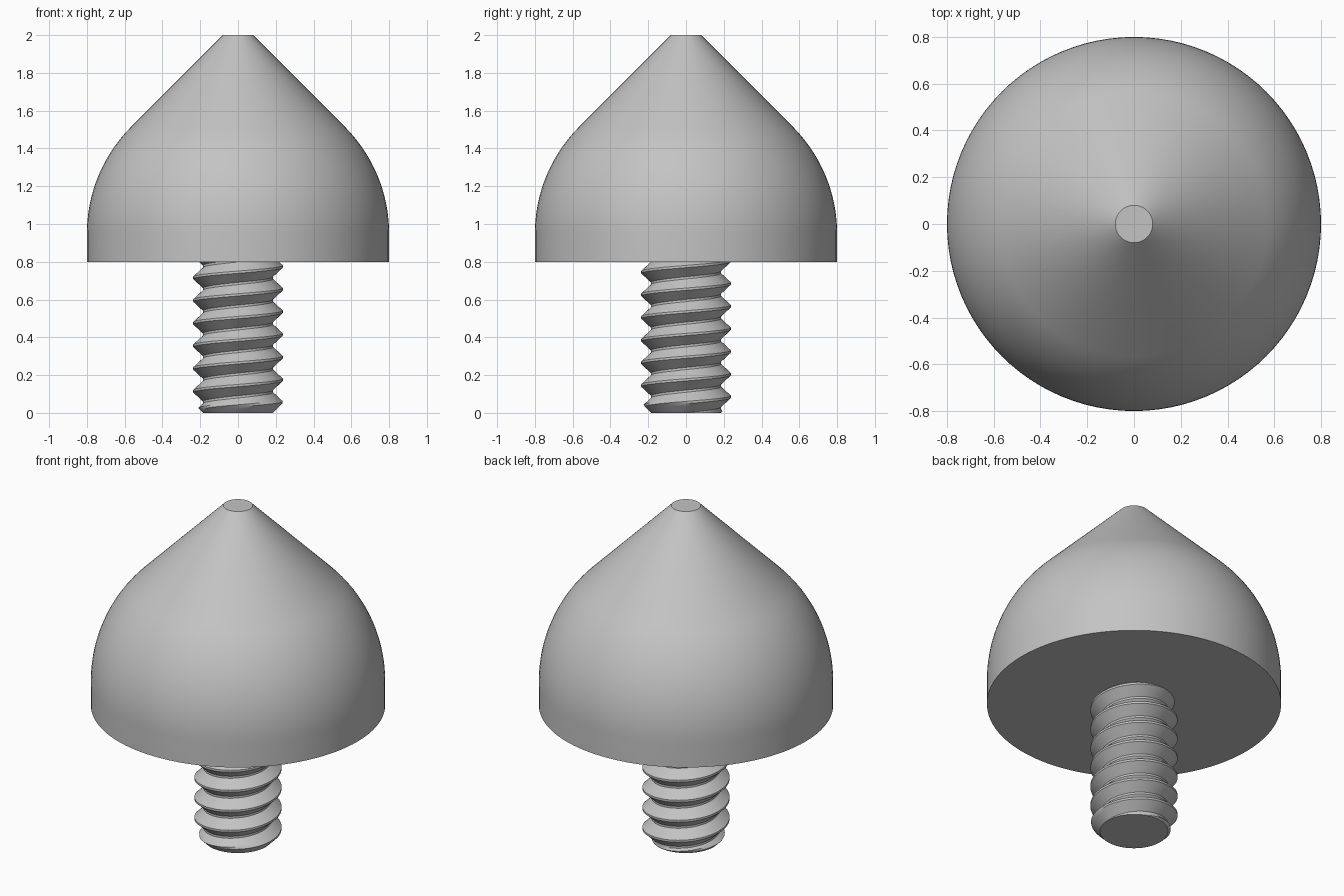
import bpy
import bmesh
from math import sin, cos, pi, radians

if "Cube" in bpy.data.objects:
    bpy.data.objects.remove(bpy.data.objects["Cube"], do_unlink=True)

# Plain grey metal
GREY = (0.55, 0.55, 0.55, 1)
metal = bpy.data.materials.new("grey_metal")
metal.use_nodes = True
metal.diffuse_color = GREY
shader = next(n for n in metal.node_tree.nodes if n.type == "BSDF_PRINCIPLED")
shader.inputs["Base Color"].default_value = GREY


def finish(bm, name):
    """Turn a bmesh into a smooth-shaded object with sharp edges kept."""
    bmesh.ops.recalc_face_normals(bm, faces=bm.faces)
    mesh = bpy.data.meshes.new(name)
    bm.to_mesh(mesh)
    bm.free()
    mesh.materials.append(metal)
    obj = bpy.data.objects.new(name, mesh)
    bpy.context.collection.objects.link(obj)
    bpy.ops.object.select_all(action="DESELECT")
    obj.select_set(True)
    bpy.context.view_layer.objects.active = obj
    bpy.ops.object.shade_smooth_by_angle(angle=radians(30))
    return obj


def lathe(name, profile, segments=96):
    """Revolve a (radius, height) profile about the z axis."""
    bm = bmesh.new()
    verts = [bm.verts.new((r, 0, z)) for r, z in profile]
    edges = [bm.edges.new(pair) for pair in zip(verts, verts[1:])]
    bmesh.ops.spin(bm, geom=verts + edges, cent=(0, 0, 0), axis=(0, 0, 1),
                   angle=2 * pi, steps=segments)
    bmesh.ops.remove_doubles(bm, verts=bm.verts, dist=1e-5)
    return finish(bm, name)


def threaded_rod(name, top, root, crest, pitch, phase, columns=72):
    """Right-handed screw thread with a chamfered, capped lower end."""
    # One tooth: crest flat, falling flank, root flat, rising flank
    land, steps = 0.006, 4
    flank = pitch / 2 - 2 * land
    tooth = [(-land, crest)]
    for i in range(steps + 1):
        t = i / steps
        tooth.append((land + t * flank, crest + t * (root - crest)))
    for i in range(steps):
        t = i / steps
        tooth.append((land + flank + 2 * land + t * flank,
                      root + t * (crest - root)))

    bm = bmesh.new()
    turns = int(top / pitch) + 5
    line = [(phase + pitch * (n - 2) + dz, r)
            for n in range(turns) for dz, r in tooth]
    grid = []
    for k in range(columns + 1):
        a = 2 * pi * k / columns
        grid.append([bm.verts.new((r * cos(a), r * sin(a), z + pitch * k / columns))
                     for z, r in line])
    for left, right in zip(grid, grid[1:]):
        for j in range(len(line) - 1):
            bm.faces.new((left[j], right[j], right[j + 1], left[j + 1]))
    bmesh.ops.remove_doubles(bm, verts=bm.verts, dist=1e-5)

    # Trim both ends square
    for height, direction in ((0, -1), (top, 1)):
        bmesh.ops.bisect_plane(bm, geom=bm.verts[:] + bm.edges[:] + bm.faces[:],
                               plane_co=(0, 0, height), plane_no=(0, 0, direction),
                               clear_outer=True)
    # Chamfer the lower end
    for v in bm.verts:
        radius = v.co.xy.length
        limit = root + max(v.co.z, 0)
        if radius > limit:
            v.co.x *= limit / radius
            v.co.y *= limit / radius
    bmesh.ops.holes_fill(bm, edges=[e for e in bm.edges if e.is_boundary], sides=0)
    return finish(bm, name)


# Domed body: short cylinder, spherical shoulder, tangent cone and flat tip
R, BASE, CENTRE, TIP = 0.8, 0.8, 0.949, 0.08
ARC_STEPS = 20
arc = [(R * cos(pi / 4 * i / ARC_STEPS), CENTRE + R * sin(pi / 4 * i / ARC_STEPS))
       for i in range(ARC_STEPS + 1)]
lathe("domed_pointed_body", [(0, BASE), (R, BASE)] + arc + [(TIP, 2), (0, 2)])

# Threaded stud, running slightly into the body
threaded_rod("threaded_stud", top=0.82, root=0.185, crest=0.237,
             pitch=0.12, phase=0.055)
